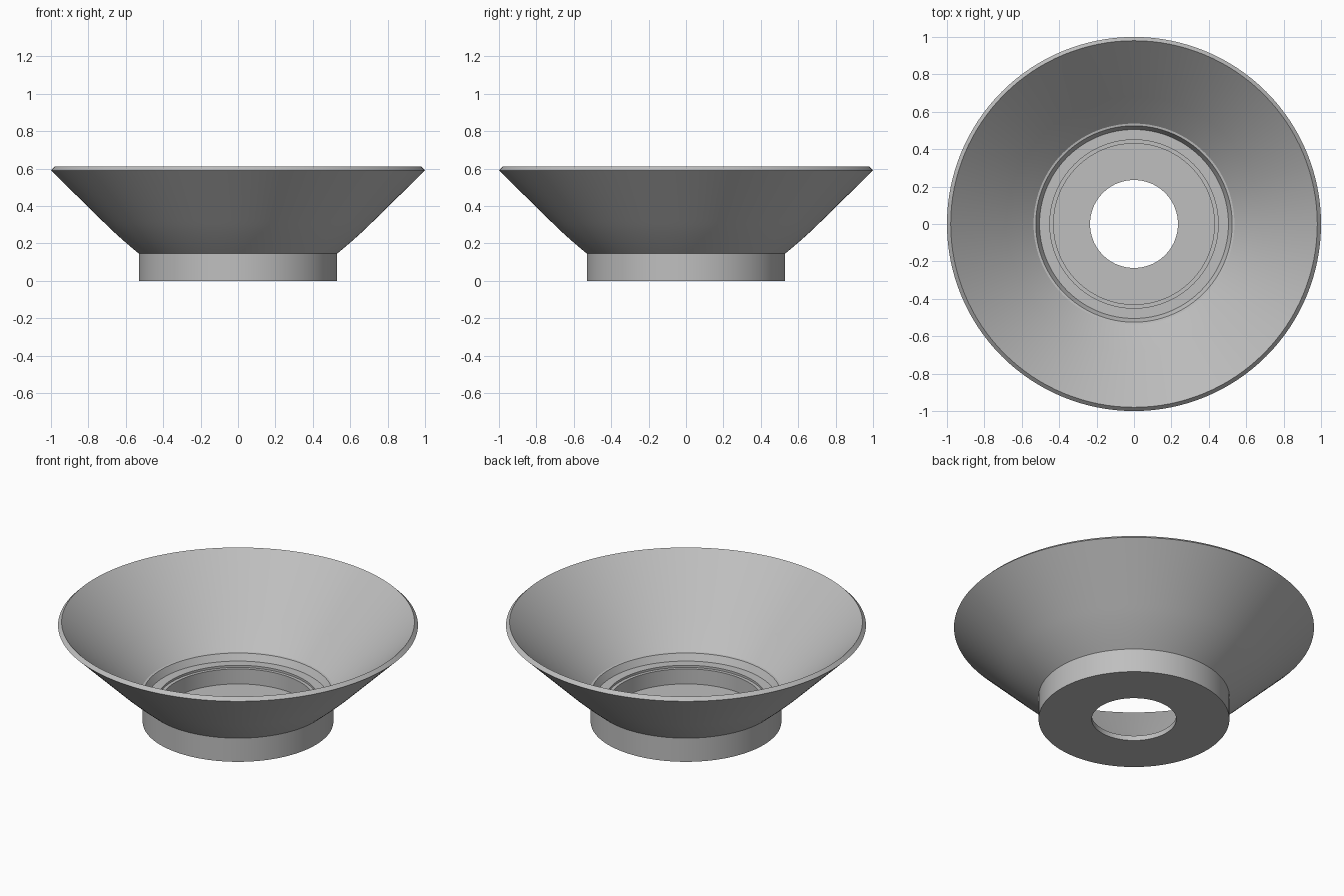
import bpy, bmesh, math

cube = bpy.data.objects.get("Cube")
if cube:
    bpy.data.objects.remove(cube, do_unlink=True)

SEGMENTS = 128

# Single plain grey material
grey = bpy.data.materials.new("plain_grey")
grey.use_nodes = True
colour = (0.52, 0.52, 0.52, 1)
grey.diffuse_color = colour
grey.node_tree.nodes["Principled BSDF"].inputs["Base Color"].default_value = colour


def lathe(name, profile):
    """Revolve (radius, height) points about z; outer walls run upward."""
    bm = bmesh.new()
    rings = []
    for r, z in profile:
        ring = []
        for i in range(SEGMENTS):
            a = 2 * math.pi * i / SEGMENTS
            ring.append(bm.verts.new((r * math.cos(a), r * math.sin(a), z)))
        rings.append(ring)
    for low, high in zip(rings, rings[1:]):
        for i in range(SEGMENTS):
            j = (i + 1) % SEGMENTS
            bm.faces.new((low[i], low[j], high[j], high[i]))
    mesh = bpy.data.meshes.new(name)
    bm.to_mesh(mesh)
    bm.free()
    mesh.materials.append(grey)
    obj = bpy.data.objects.new(name, mesh)
    bpy.context.collection.objects.link(obj)
    bpy.ops.object.select_all(action='DESELECT')
    obj.select_set(True)
    bpy.context.view_layer.objects.active = obj
    bpy.ops.object.shade_smooth_by_angle(angle=math.radians(22))
    return obj


def bend(start, control, end, steps=8):
    """Quadratic curve from start to end."""
    points = []
    for k in range(steps + 1):
        t = k / steps
        points.append(tuple((1 - t) ** 2 * a + 2 * t * (1 - t) * b + t * t * c
                            for a, b, c in zip(start, control, end)))
    return points


# Flared bowl: outer wall, bevelled rim, inner wall, lip and ledge
outer_wall = bend((0.53, 0.145), (0.64, 0.235), (0.725, 0.32))
inner_wall = bend((0.70, 0.335), (0.63, 0.265), (0.537, 0.177))
lathe("flared_bowl", outer_wall + [(1.0, 0.59), (0.98, 0.61)] + inner_wall
      + [(0.525, 0.175), (0.505, 0.135)])

# Foot ring: stepped seat, inner wall, pierced floor, outer wall
lathe("foot_ring", [(0.505, 0.135), (0.45, 0.135), (0.45, 0.122), (0.43, 0.122),
                    (0.43, 0.03), (0.235, 0.03), (0.235, 0), (0.53, 0), (0.53, 0.145)])
